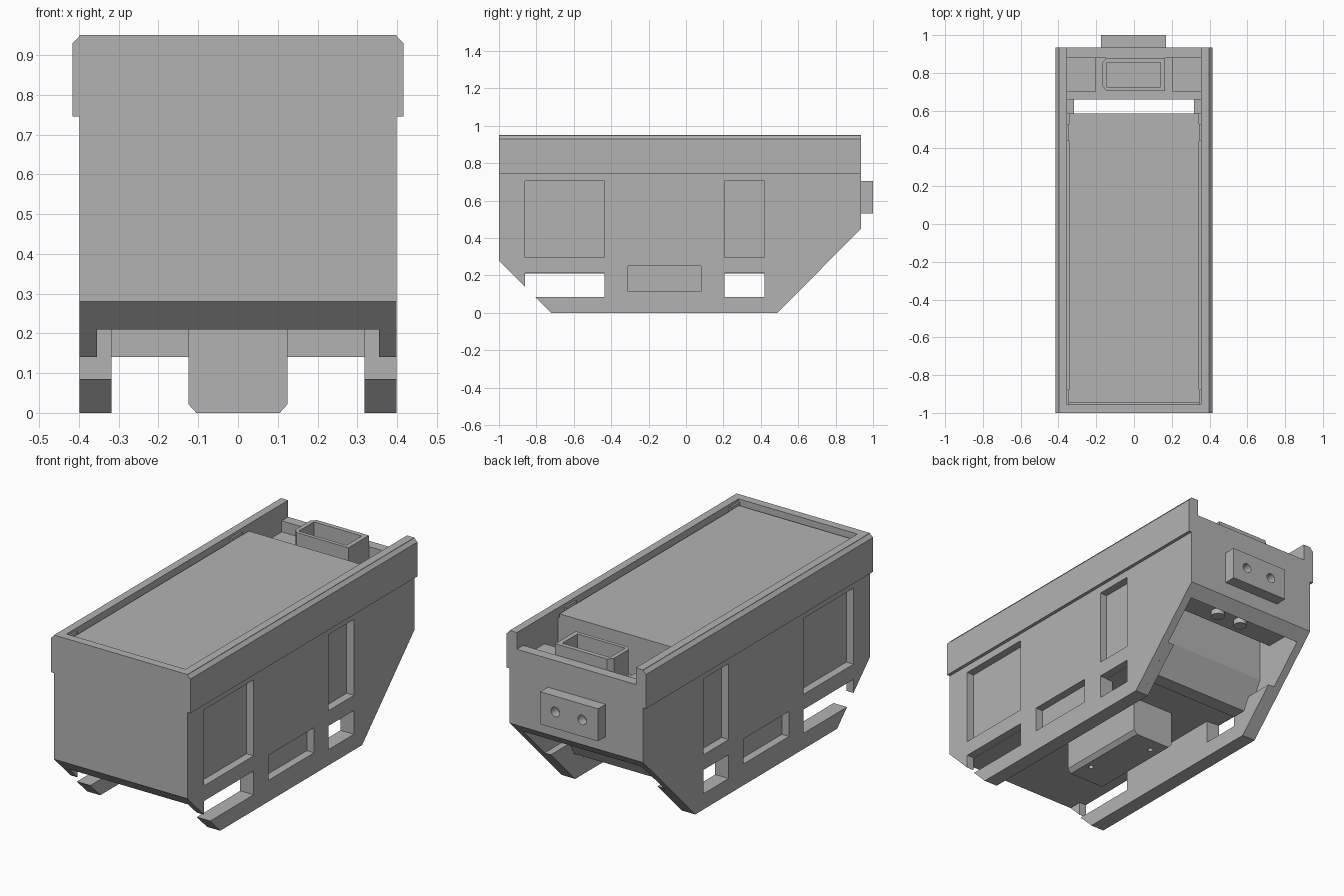
import bpy, bmesh
from mathutils import Vector

cube = bpy.data.objects.get("Cube")
if cube:
    bpy.data.objects.remove(cube, do_unlink=True)

grey = bpy.data.materials.new("plain_grey")
grey.use_nodes = True
tone = (0.45, 0.45, 0.45, 1)
grey.diffuse_color = tone
grey.node_tree.nodes["Principled BSDF"].inputs["Base Color"].default_value = tone


def finish(name, bm):
    bmesh.ops.recalc_face_normals(bm, faces=bm.faces)
    mesh = bpy.data.meshes.new(name)
    bm.to_mesh(mesh)
    bm.free()
    mesh.materials.append(grey)
    ob = bpy.data.objects.new(name, mesh)
    bpy.context.collection.objects.link(ob)
    return ob


def prism(name, pts, axis, lo, hi):
    """Extrude a flat outline along an axis: x takes (y, z), y takes (x, z), z takes (x, y)."""
    place = {"x": lambda a, b, d: (d, a, b),
             "y": lambda a, b, d: (a, d, b),
             "z": lambda a, b, d: (a, b, d)}[axis]
    bm = bmesh.new()
    face = bm.faces.new([bm.verts.new(place(a, b, lo)) for a, b in pts])
    ext = bmesh.ops.extrude_face_region(bm, geom=[face], use_keep_orig=True)
    moved = [v for v in ext["geom"] if isinstance(v, bmesh.types.BMVert)]
    bmesh.ops.translate(bm, verts=moved, vec=Vector(place(0, 0, hi - lo)))
    return finish(name, bm)


def box(name, x0, x1, y0, y1, z0, z1):
    return prism(name, [(x0, y0), (x1, y0), (x1, y1), (x0, y1)], "z", z0, z1)


def rod(name, x, y, z, radius, length, along_y=False):
    bm = bmesh.new()
    bmesh.ops.create_cone(bm, cap_ends=True, segments=24, radius1=radius,
                          radius2=radius, depth=length)
    for v in bm.verts:
        a, b, c = v.co
        v.co = (a + x, c + y, b + z) if along_y else (a + x, b + y, c + z)
    return finish(name, bm)


def cut(ob, cutters):
    for c in cutters:
        c.hide_render = True
        mod = ob.modifiers.new("cut", "BOOLEAN")
        mod.operation = "DIFFERENCE"
        mod.solver = "EXACT"
        mod.object = c
        bpy.context.view_layer.objects.active = ob
        bpy.ops.object.modifier_apply(modifier=mod.name)
        bpy.data.objects.remove(c, do_unlink=True)


FRONT, BACK, TOP = -1.0, 0.935, 0.95
WALL, SIDE, LINER = 0.355, 0.398, 0.318
windows = [(-0.86, -0.435), (0.205, 0.42)]
hull = [(FRONT, TOP), (FRONT, 0.28), (-0.72, 0), (0.49, 0), (BACK, 0.45), (BACK, TOP)]
skirt = [(-0.93, 0.21), (-0.72, 0), (0.49, 0), (0.698, 0.21)]

# Side walls, lower rails and overhanging rims
for label, s in (("left", 1), ("right", -1)):
    wall = prism(label + "_side_wall", hull, "x", s * WALL, s * SIDE)
    lower = [box("cutter", -1, 1, a, b, 0.085, 0.213) for a, b in windows]
    upper = [box("cutter", -1, 1, a, b, 0.295, 0.705) for a, b in windows]
    slot = box("cutter", -1, 1, -0.31, 0.08, 0.115, 0.25)
    cut(wall, lower + upper + [slot])

    rail = prism(label + "_lower_rail", skirt, "x", s * LINER, s * WALL)
    openings = [box("cutter", -1, 1, a, b, 0.085, 0.3) for a, b in windows]
    openings.append(box("cutter", -1, 1, -1, -0.8, 0.085, 0.3))
    cut(rail, openings)

    prism(label + "_rim", [(s * SIDE, 0.745), (s * 0.416, 0.745), (s * 0.416, 0.93),
                           (s * 0.396, TOP), (s * SIDE, TOP - 0.02)],
          "y", FRONT, BACK)

    # Small corner tabs that hold the lid
    for a, b in ((-0.955, -0.875), (0.44, 0.53)):
        box(label + "_lid_tab", *sorted((s * 0.345, s * WALL)), a, b, 0.88, 0.935)

# Front plate with its sloped lower edge
prism("front_plate", [(FRONT, TOP), (FRONT, 0.28), (-0.93, 0.21), (-0.93, 0.25),
                      (-0.955, 0.275), (-0.955, TOP)], "x", -WALL, WALL)

# Inner body and lid
prism("inner_body", [(-0.955, 0.9), (-0.955, 0.235), (-0.93, 0.21), (0.42, 0.21),
                     (0.42, 0.14), (0.5, 0.14), (0.585, 0.3), (0.585, 0.9)],
      "x", -WALL, WALL)
box("lid", -0.345, 0.345, -0.945, 0.585, 0.89, 0.92)

# Central block under the floor
block = prism("underside_block", [(-0.125, 0.22), (-0.125, 0.022), (-0.105, 0), (0.105, 0),
                                  (0.125, 0.022), (0.125, 0.22)], "y", -0.38, 0.15)
cut(block, [rod("cutter", 0.07, -0.26, 0, 0.014, 0.1),
            rod("cutter", -0.05, 0.07, 0, 0.014, 0.1)])

# Rear wall and shelf
prism("rear_wall", [(0.88, 0.86), (0.88, 0.395), (BACK, 0.45), (BACK, 0.86)],
      "x", -WALL, WALL)
box("rear_shelf", -WALL, WALL, 0.66, 0.88, 0.47, 0.75)
for s in (-1, 1):
    box("shelf_pad", *sorted((s * 0.205, s * WALL)), 0.7, 0.88, 0.75, 0.8)
    rod("shelf_peg", s * 0.075, 0.76, 0.46, 0.035, 0.04)

# Open socket standing on the shelf
socket = prism("socket", [(-0.145, 0.705), (0.165, 0.705), (0.165, 0.88), (-0.145, 0.88),
                          (-0.168, 0.855), (-0.168, 0.73)], "z", 0.75, 0.92)
cut(socket, [box("cutter", -0.145, 0.14, 0.725, 0.855, 0.78, 1)])

# Rear connector with two holes
connector = box("rear_connector", -0.175, 0.17, BACK, 1, 0.53, 0.705)
cut(connector, [rod("cutter", s * 0.08, 1, 0.62, 0.026, 0.1, True) for s in (-1, 1)])
